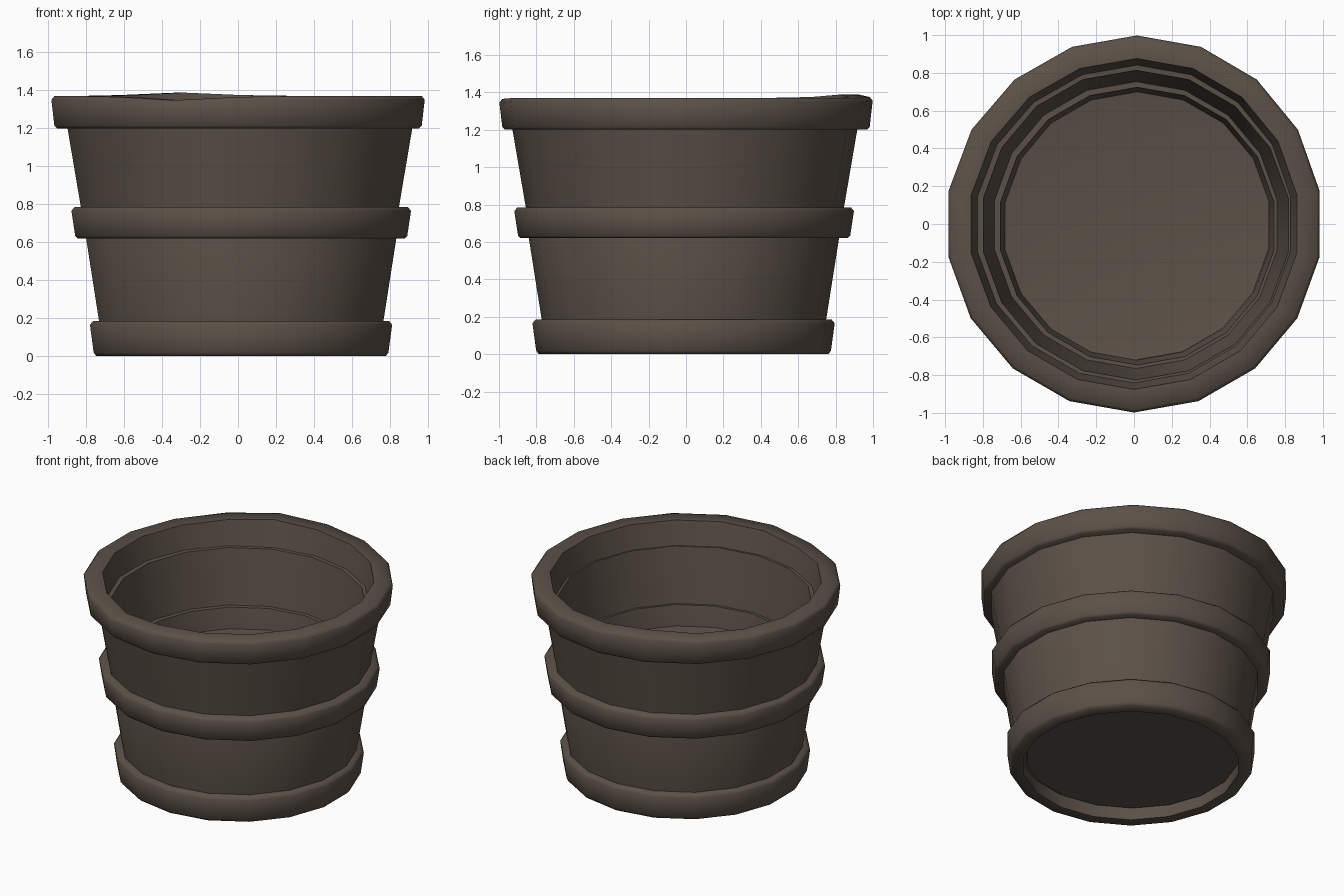
import bpy, bmesh, math

if "Cube" in bpy.data.objects:
    bpy.data.objects.remove(bpy.data.objects["Cube"])

N = 18  # sides of the tub, with a corner at the back

wood = bpy.data.materials.new("dark brown")
wood.diffuse_color = (0.105, 0.081, 0.063, 1)
wood.use_nodes = True
wood.node_tree.nodes["Principled BSDF"].inputs["Base Color"].default_value = wood.diffuse_color


def lathe(name, profile, center, closed=True, bumps=None, lean=0):
    """Spin an (r, z) profile; bumps = {side index: z shift} for the rim top.
    lean skews the back corners slightly in x, as in a hand-made tub."""
    bm = bmesh.new()
    rings = []
    for k in range(N):
        a = math.radians(90 + k * 360 / N)
        dz = (bumps or {}).get(k, 0)
        ring = []
        for r, z in profile:
            shift = dz if z > 1.3 else 0
            x = r * math.cos(a) + lean * max(0, math.sin(a)) ** 2
            ring.append(bm.verts.new((center[0] + x,
                                      center[1] + r * math.sin(a), z + shift)))
        rings.append(ring)
    n = len(profile)
    for k in range(N):
        a, b = rings[k], rings[(k + 1) % N]
        for i in range(n if closed else n - 1):
            j = (i + 1) % n
            bm.faces.new((a[i], b[i], b[j], a[j]))
    if not closed:  # cap both ends
        bm.faces.new([r[0] for r in rings])
        bm.faces.new([r[-1] for r in rings])
    bmesh.ops.recalc_face_normals(bm, faces=bm.faces)
    me = bpy.data.meshes.new(name)
    bm.to_mesh(me)
    bm.free()
    me.materials.append(wood)
    ob = bpy.data.objects.new(name, me)
    bpy.context.collection.objects.link(ob)
    bpy.ops.object.select_all(action='DESELECT')
    ob.select_set(True)
    bpy.context.view_layer.objects.active = ob
    bpy.ops.object.shade_smooth_by_angle(angle=math.radians(60))
    return ob


def band(name, r0, r1, z0, z1, inner0, inner1, center, bumps=None, lean=0):
    """Hoop with bevelled outer corners."""
    b, c = 0.02, 0.014
    lathe(name, [(inner0, z0), (r0 - c, z0), (r0, z0 + c), (r1, z1 - b),
                 (r1 - b * 0.8, z1), (inner1, z1)], center, True, bumps, lean)


# tapering walls, one per stage
lathe("lower_wall", [(0.747, 0.10), (0.842, 0.70), (0.800, 0.825), (0.757, 0.825),
                     (0.735, 0.825), (0.71, 0.68), (0.66, 0.10)], (0.017, -0.011))
lathe("upper_wall", [(0.836, 0.70), (0.926, 1.225), (0.845, 1.205),
                     (0.82, 1.205), (0.757, 0.81), (0.745, 0.72)], (0.010, -0.006))

# hoops
band("bottom_band", 0.788, 0.808, 0.005, 0.185, 0.70, 0.72, (0.016, -0.013))
band("middle_band", 0.888, 0.908, 0.62, 0.785, 0.79, 0.80, (0.017, -0.01))
band("rim_band", 0.982, 0.998, 1.20, 1.37, 0.84, 0.876, (0, 0),
     {0: 0.005, 1: 0.018, 2: 0.005, 8: -0.022, 9: -0.005, 7: -0.005}, 0.015)

# floor plug
lathe("floor_panel", [(0.69, 0.08), (0.715, 0.60), (0.715, 0.686), (0.69, 0.68)],
      (0.01, -0.005), False)

# touch the ground
for v in bpy.data.objects["bottom_band"].data.vertices:
    if v.co.z < 0.01:
        v.co.z = 0
